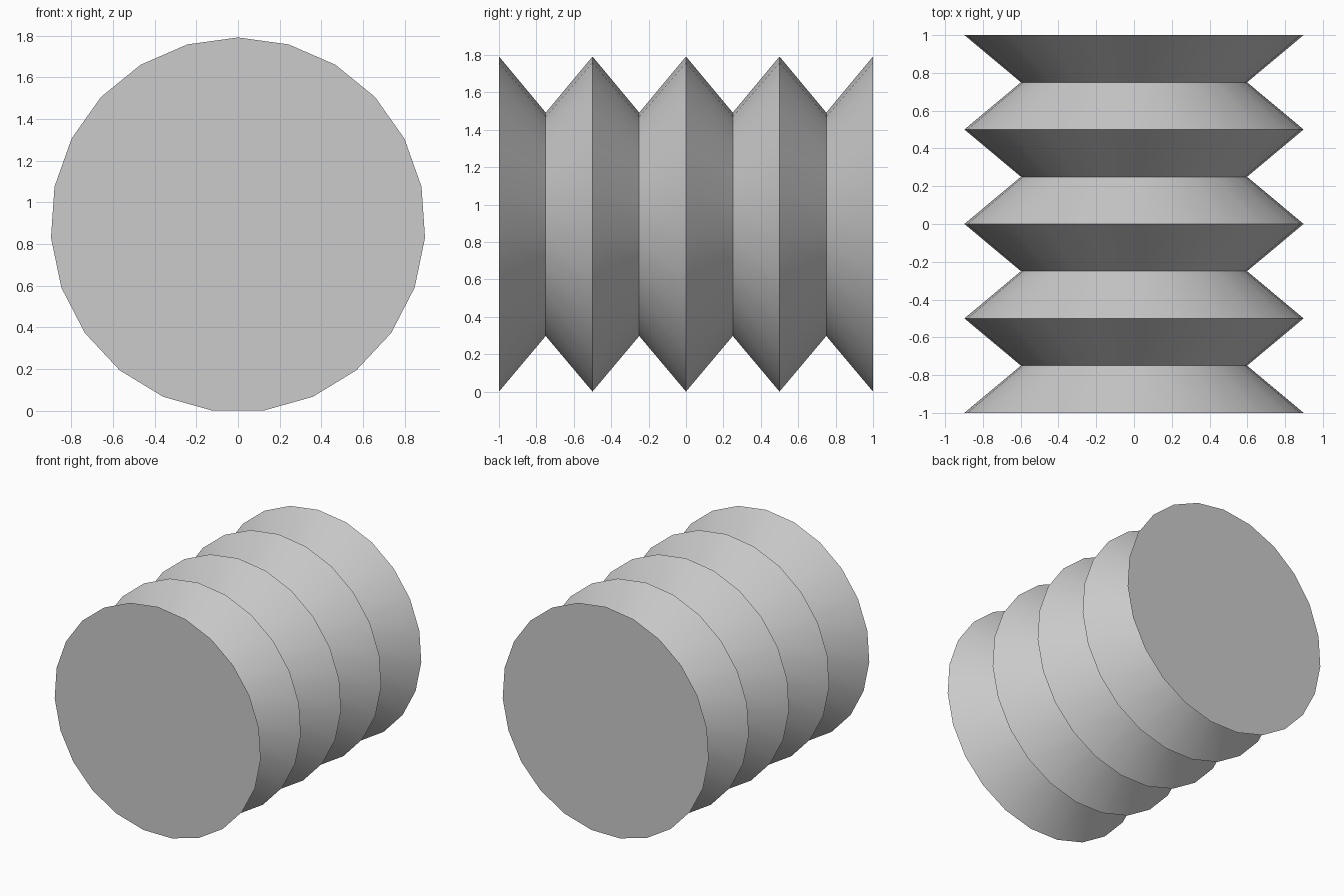
import bpy
import math

cube = bpy.data.objects.get("Cube")
if cube:
    bpy.data.objects.remove(cube, do_unlink=True)

SIDES = 23
OUTER, INNER = 0.9, 0.6
PLEATS = 4
RINGS = 2 * PLEATS + 1
CENTRE_Z = OUTER * math.cos(math.pi / SIDES)

# Plain grey material
grey = bpy.data.materials.new("grey")
grey.use_nodes = True
colour = (0.6, 0.6, 0.6, 1)
grey.diffuse_color = colour
grey.node_tree.nodes["Principled BSDF"].inputs["Base Color"].default_value = colour

# Rings alternate between ridge and valley along the depth
verts = []
for ring in range(RINGS):
    radius = INNER if ring % 2 else OUTER
    y = -1 + 2 * ring / (RINGS - 1)
    for i in range(SIDES):
        a = 2 * math.pi * i / SIDES
        verts.append((radius * math.sin(a), y, CENTRE_Z + radius * math.cos(a)))

# Pleated wall between neighbouring rings
faces = []
for ring in range(RINGS - 1):
    a, b = ring * SIDES, (ring + 1) * SIDES
    for i in range(SIDES):
        j = (i + 1) % SIDES
        faces.append((a + i, b + i, b + j, a + j))

# Flat end caps
faces.append(tuple(range(SIDES)))
faces.append(tuple(reversed(range((RINGS - 1) * SIDES, RINGS * SIDES))))

mesh = bpy.data.meshes.new("bellows")
mesh.from_pydata(verts, [], faces)
mesh.materials.append(grey)
mesh.update()
bellows = bpy.data.objects.new("bellows", mesh)
bpy.context.collection.objects.link(bellows)

# Smooth walls with crisp pleat edges
bpy.ops.object.select_all(action="DESELECT")
bellows.select_set(True)
bpy.context.view_layer.objects.active = bellows
bpy.ops.object.shade_smooth_by_angle(angle=math.radians(30))
